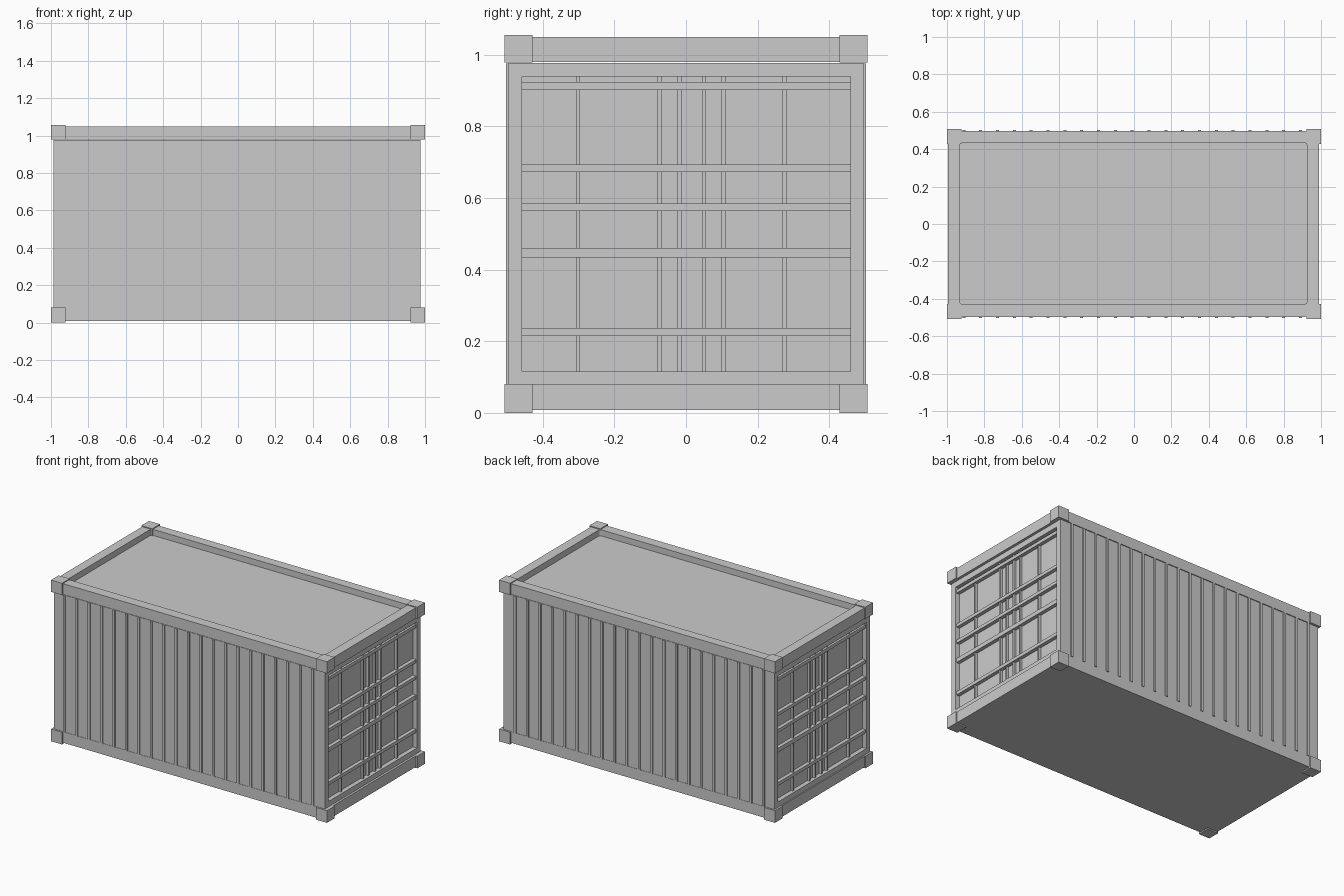
import bpy, bmesh

if "Cube" in bpy.data.objects:
    bpy.data.objects.remove(bpy.data.objects["Cube"])


def box(name, x, y, z):
    """Axis-aligned box from (min, max) pairs."""
    bm = bmesh.new()
    bmesh.ops.create_cube(bm, size=1)
    for v in bm.verts:
        v.co = [r[0] if c < 0 else r[1] for c, r in zip(v.co, (x, y, z))]
    me = bpy.data.meshes.new(name)
    bm.to_mesh(me)
    bm.free()
    ob = bpy.data.objects.new(name, me)
    bpy.context.collection.objects.link(ob)
    return ob


def cut(target, cutter):
    m = target.modifiers.new("cut", 'BOOLEAN')
    m.operation = 'DIFFERENCE'
    m.solver = 'EXACT'
    m.object = cutter
    cutter.hide_render = True
    cutter.hide_set(True)


def span(a, b, side):
    """Distances a..b along x, mirrored for the far end of the body."""
    return (a, b) if side > 0 else (-b - 0.011, -a - 0.011)


# Main body with a recessed door panel at each end
body = box("body", (-0.987, 0.976), (-0.495, 0.495), (0.078, 0.977))
for s in (1, -1):
    cut(body, box("door_recess_cutter", span(0.946, 1.1, s),
                  (-0.458, 0.459), (0.115, 0.94)))

# Bottom frame and floor
box("bottom_frame", (-0.995, 0.99), (-0.497, 0.497), (0.008, 0.08))

# Top frame with a shallow, round-cornered roof recess
top = box("top_frame", (-0.995, 0.99), (-0.497, 0.497), (0.98, 1.05))
roof_cut = box("roof_recess_cutter", (-0.933, 0.926), (-0.43, 0.435), (1.01, 1.1))
bm = bmesh.new()
bm.from_mesh(roof_cut.data)
upright = [e for e in bm.edges if abs(e.verts[0].co.z - e.verts[1].co.z) > 0.01]
bmesh.ops.bevel(bm, geom=upright, offset=0.018, segments=4, profile=0.5, affect='EDGES')
bm.to_mesh(roof_cut.data)
bm.free()
cut(top, roof_cut)

# Corner castings
for sx in (1, -1):
    for sy in (1, -1):
        for level, z in (("bottom", (0, 0.08)), ("top", (0.979, 1.056))):
            box("corner_block_" + level,
                (0.921, 1) if sx > 0 else (-1, -0.921),
                (0.428, 0.507) if sy > 0 else (-0.507, -0.428), z)

# Vertical ribs along both long sides
for i in range(21):
    x = -0.91 + i * 0.09
    for sy in (1, -1):
        y = (0.49, 0.502) if sy > 0 else (-0.502, -0.49)
        box("side_rib", (x - 0.008, x + 0.008), y, (0.08, 0.976))

# Door bars: horizontals stand proud of the verticals
for s in (1, -1):
    for y in (-0.302, -0.074, -0.018, 0.05, 0.105, 0.275):
        box("door_upright_bar", span(0.943, 0.962, s),
            (y - 0.0055, y + 0.0055), (0.115, 0.94))
    for z in ((0.902, 0.924), (0.673, 0.694), (0.564, 0.585),
              (0.434, 0.461), (0.215, 0.237)):
        box("door_cross_bar", span(0.943, 0.97, s), (-0.459, 0.46), z)
